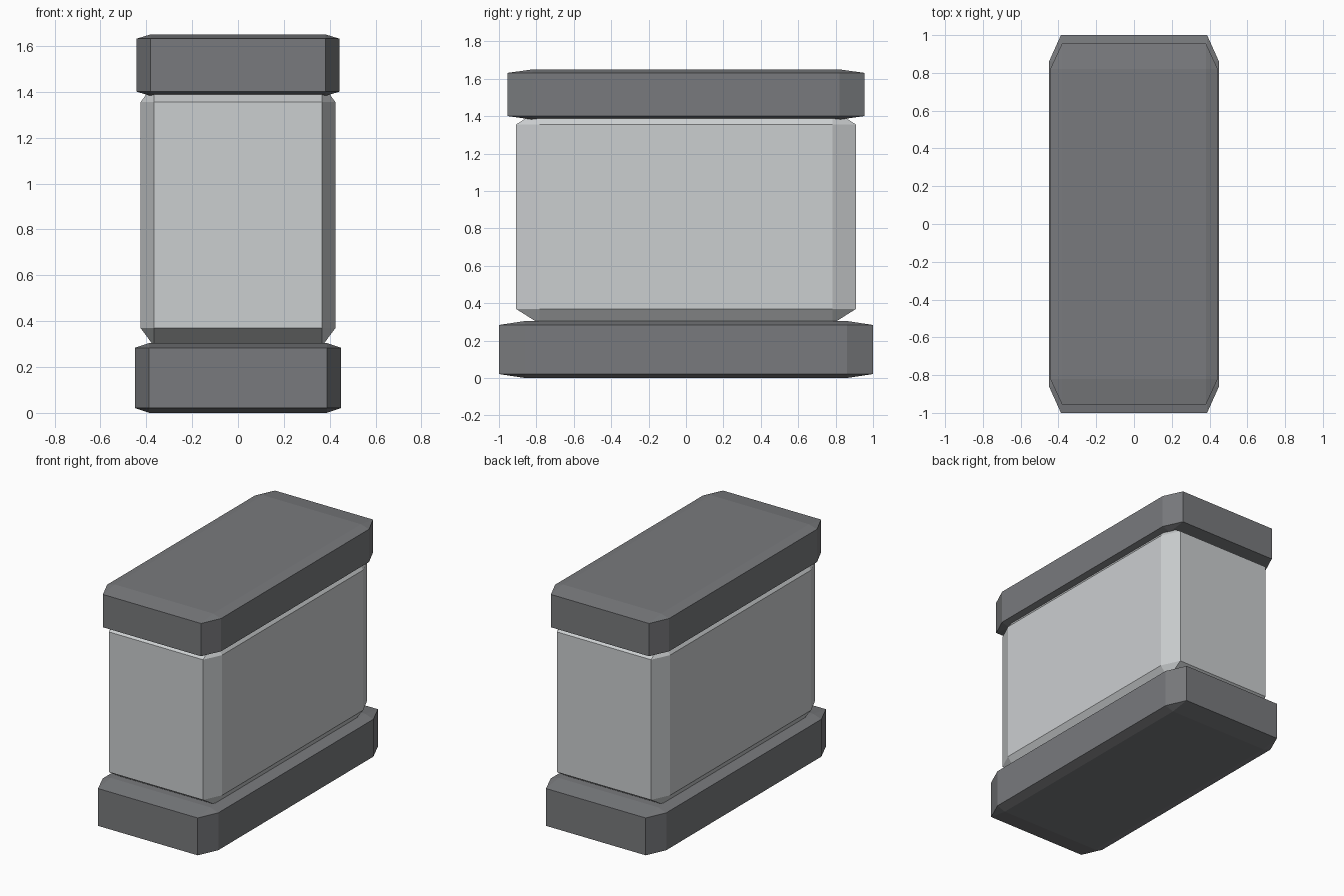
import bpy
import bmesh
from mathutils import Matrix, Vector

cube = bpy.data.objects.get("Cube")
if cube:
    bpy.data.objects.remove(cube, do_unlink=True)


def material(name, color):
    mat = bpy.data.materials.new(name)
    mat.use_nodes = True
    mat.diffuse_color = (*color, 1)
    mat.node_tree.nodes["Principled BSDF"].inputs["Base Color"].default_value = (*color, 1)
    return mat


def chamfered_block(name, half_x, half_y, bottom, top, mat):
    """Chamfered cube stretched to size, so the chamfers stretch with it."""
    bm = bmesh.new()
    bmesh.ops.create_cube(bm, size=2)
    bmesh.ops.bevel(bm, geom=bm.edges[:], offset=0.14, offset_type='OFFSET',
                    segments=1, affect='EDGES')
    half_z = (top - bottom) / 2
    bmesh.ops.transform(bm, verts=bm.verts, matrix=Matrix.LocRotScale(
        Vector((0, 0, bottom + half_z)), None, Vector((half_x, half_y, half_z))))
    mesh = bpy.data.meshes.new(name)
    bm.to_mesh(mesh)
    bm.free()
    mesh.materials.append(mat)
    obj = bpy.data.objects.new(name, mesh)
    bpy.context.collection.objects.link(obj)
    return obj


dark = material("dark grey", (0.19, 0.195, 0.205))
light = material("light grey", (0.6, 0.62, 0.63))

# Plinth, main block and cap slab; the block's ends sink into the other two
chamfered_block("base", 0.45, 1.0, 0, 0.305, dark)
chamfered_block("body", 0.425, 0.91, 0.29, 1.435, light)
chamfered_block("cap", 0.443, 0.955, 1.382, 1.65, dark)
